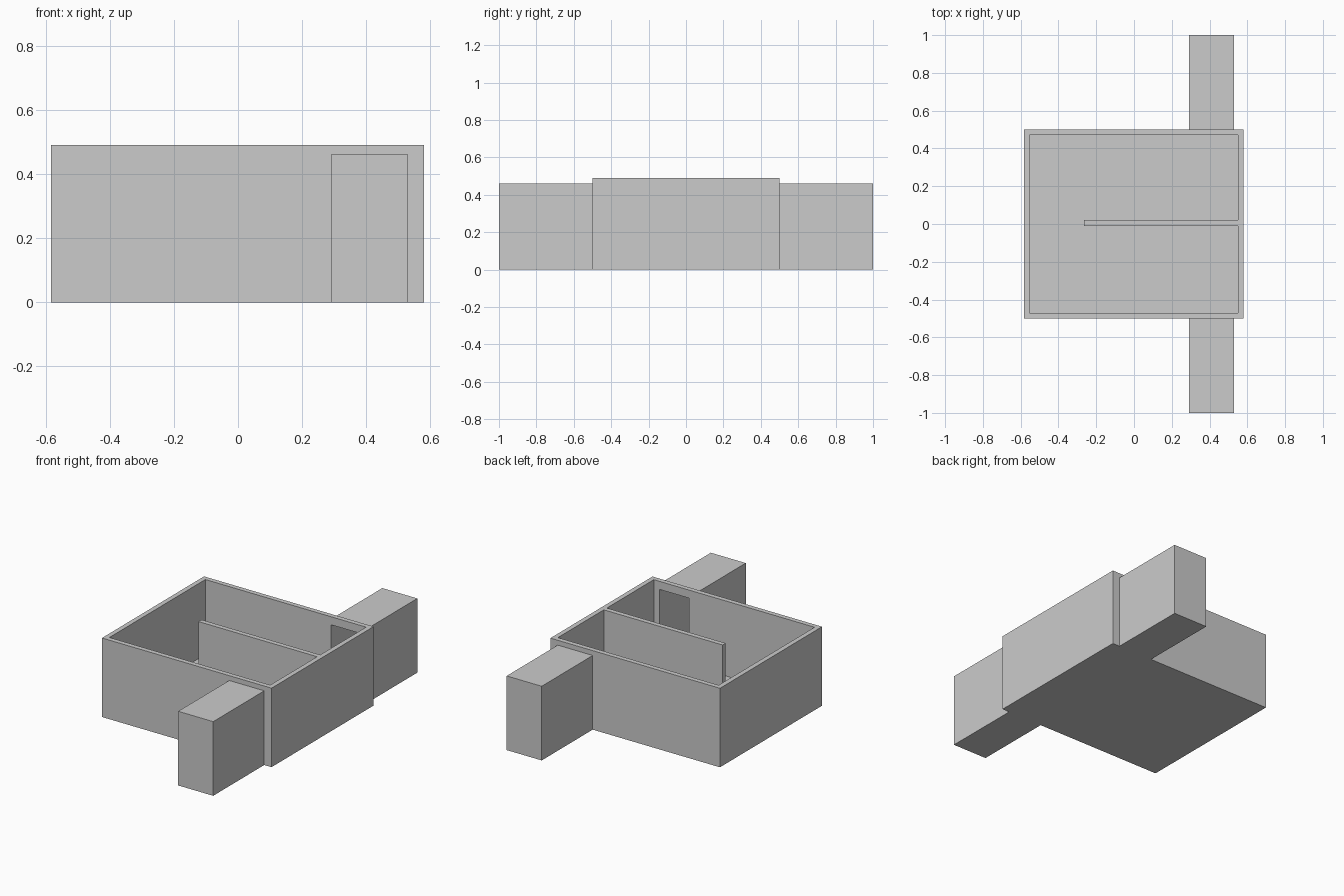
import bpy

if "Cube" in bpy.data.objects:
    bpy.data.objects.remove(bpy.data.objects["Cube"])

WALL = 0.03
FLOOR = 0.025


def box(name, x, y, z, cutter=False):
    """Axis-aligned box from (min, max) ranges."""
    bpy.ops.mesh.primitive_cube_add(size=1)
    ob = bpy.context.object
    ob.name = name
    ob.location = [(r[0] + r[1]) / 2 for r in (x, y, z)]
    ob.scale = [r[1] - r[0] for r in (x, y, z)]
    bpy.ops.object.transform_apply(location=True, rotation=True, scale=True)
    if cutter:
        ob.hide_render = True
        ob.display_type = 'WIRE'
    return ob


def cut(target, cutter):
    mod = target.modifiers.new("cut_" + cutter.name, 'BOOLEAN')
    mod.operation = 'DIFFERENCE'
    mod.solver = 'EXACT'
    mod.object = cutter
    bpy.context.view_layer.objects.active = target
    bpy.ops.object.modifier_apply(modifier=mod.name)


# Main room: open-topped shell with a floor
room = box("room_shell", (-0.583, 0.58), (-0.5, 0.5), (0, 0.49))
cavity = box("room_cavity", (-0.583 + WALL, 0.58 - WALL),
             (-0.5 + WALL, 0.5 - WALL), (FLOOR, 0.6), cutter=True)
cut(room, cavity)
helpers = [cavity]

# Hollow side passages opening into the room through its walls
for side, s in (("front", -1), ("back", 1)):
    passage = box(side + "_passage", (0.29, 0.53), sorted((s * 0.5, s * 1.0)), (0, 0.46))
    tunnel = box(side + "_tunnel", (0.31, 0.512), sorted((s * 0.44, s * 0.98)),
                 (FLOOR, 0.44), cutter=True)
    cut(passage, tunnel)
    cut(room, tunnel)
    helpers.append(tunnel)

# Dividing wall reaching from the right wall, stopping short of the left
box("divider_wall", (-0.265, 0.55), (-0.01, 0.02), (FLOOR, 0.49))

# Remove the cutters
for ob in helpers:
    bpy.data.objects.remove(ob, do_unlink=True)
